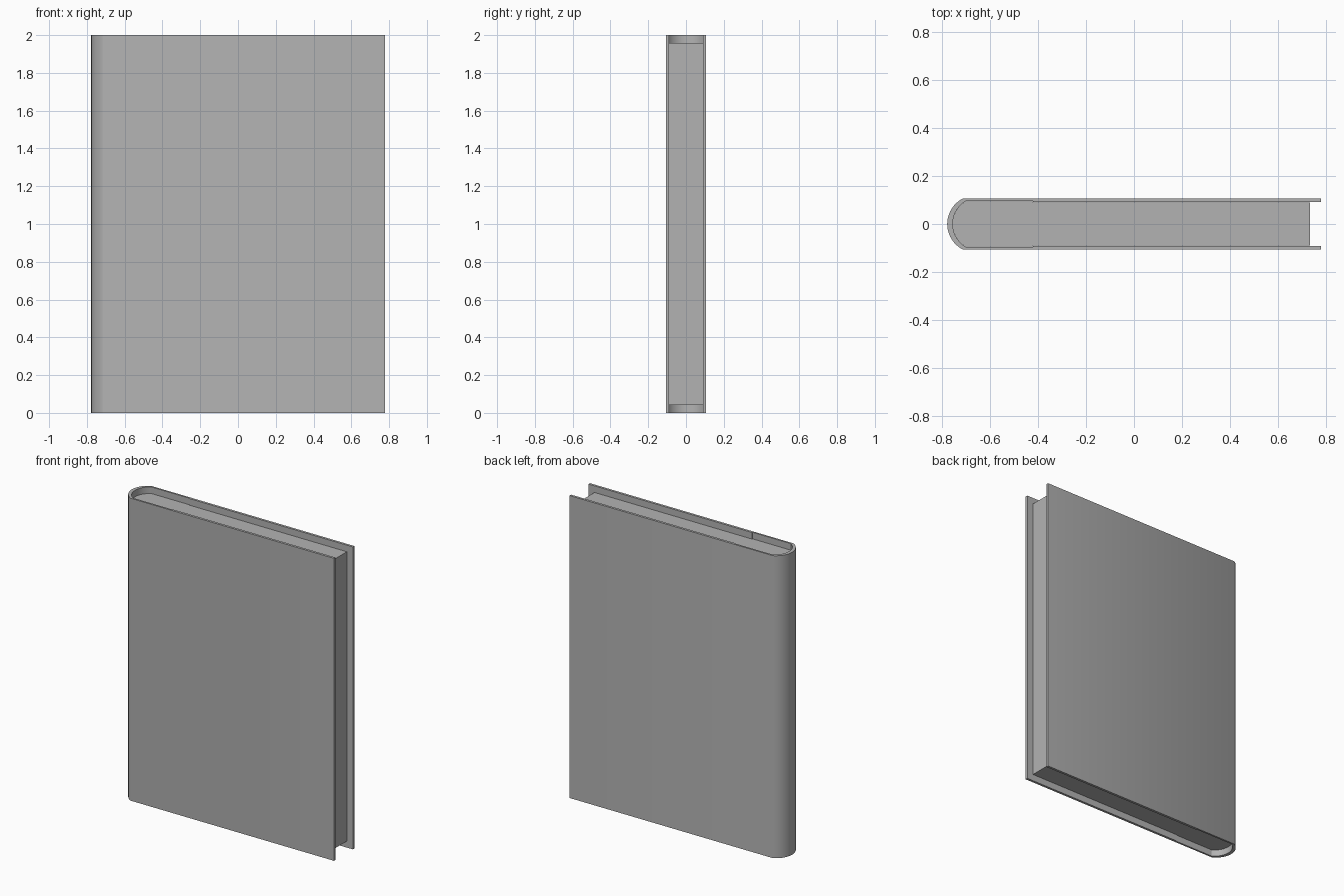
import bpy
import bmesh
from math import asin, sin, cos, radians

cube = bpy.data.objects.get("Cube")
if cube:
    bpy.data.objects.remove(cube)

grey = bpy.data.materials.new("plain_grey")
grey.use_nodes = True
COLOUR = (0.45, 0.45, 0.45, 1)
grey.diffuse_color = COLOUR
grey.node_tree.nodes["Principled BSDF"].inputs["Base Color"].default_value = COLOUR

HEIGHT = 2.0
FORE_EDGE = 0.777
STEP_X = -0.42          # where the boards thicken slightly
ARC_STEPS = 24


def spine_arc(tip_x, hinge_x, half):
    """Circular arc from the back hinge, round the spine, to the front hinge."""
    rise = hinge_x - tip_x
    radius = (half ** 2 + rise ** 2) / (2 * rise)
    spread = asin(half / radius)
    angles = [spread * (1 - 2 * i / ARC_STEPS) for i in range(ARC_STEPS + 1)]
    return [(tip_x + radius - radius * cos(a), radius * sin(a)) for a in angles]


def extrude_profile(name, outline, bottom, top):
    """Raise a closed plan outline into a smooth-sided solid."""
    bm = bmesh.new()
    face = bm.faces.new([bm.verts.new((x, y, bottom)) for x, y in outline])
    raised = bmesh.ops.extrude_face_region(bm, geom=[face])
    verts = [v for v in raised["geom"] if isinstance(v, bmesh.types.BMVert)]
    bmesh.ops.translate(bm, verts=verts, vec=(0, 0, top - bottom))
    bmesh.ops.recalc_face_normals(bm, faces=bm.faces)
    mesh = bpy.data.meshes.new(name)
    bm.to_mesh(mesh)
    bm.free()
    mesh.materials.append(grey)
    obj = bpy.data.objects.new(name, mesh)
    bpy.context.collection.objects.link(obj)
    bpy.ops.object.select_all(action="DESELECT")
    obj.select_set(True)
    bpy.context.view_layer.objects.active = obj
    bpy.ops.object.shade_smooth_by_angle(angle=radians(30))
    return obj


def inner_outline(end_x, half_board, half_spine):
    """Open path along the inside of the case, from back board to front board."""
    back = [(end_x, half_board), (STEP_X, half_board), (STEP_X, half_spine)]
    front = [(x, -y) for x, y in reversed(back)]
    return back + spine_arc(-0.754, -0.70, half_spine) + front


# Cover: two boards joined by a rounded spine
outer = [(FORE_EDGE, 0.107)] + spine_arc(-FORE_EDGE, -0.71, 0.107) + [(FORE_EDGE, -0.107)]
inner = inner_outline(FORE_EDGE, 0.091, 0.095)
extrude_profile("cover", outer + inner[::-1], 0, HEIGHT)

# Page block, recessed at the top, bottom and fore edge
extrude_profile("page_block", inner_outline(0.733, 0.09, 0.0945), 0.043, 1.957)
